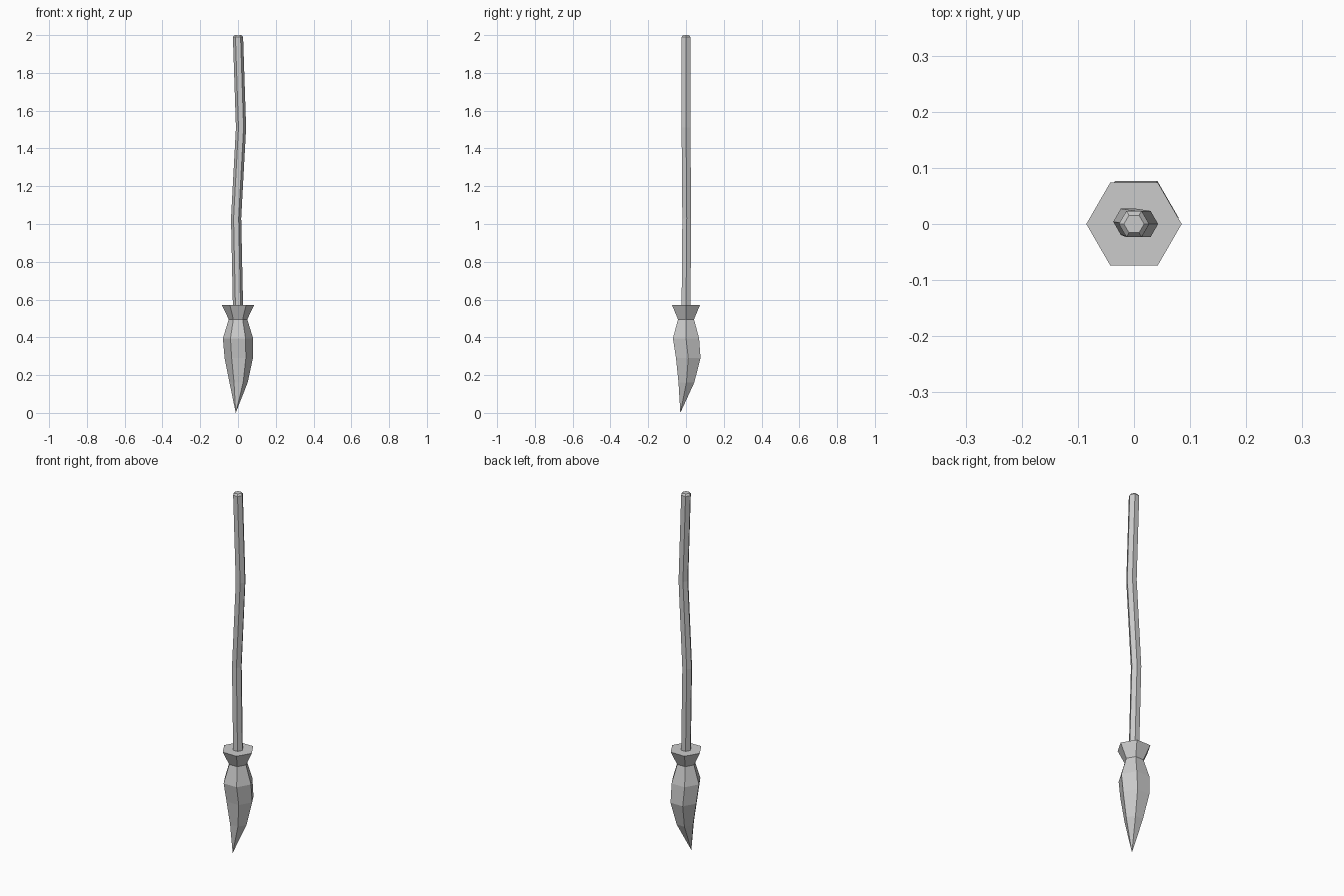
import bpy, bmesh
from math import cos, sin, tau

if "Cube" in bpy.data.objects:
    bpy.data.objects.remove(bpy.data.objects["Cube"])

SIDES = 6

def loft(name, sections, tip=None):
    """Skin hexagonal sections (x, y, z, radius) from top to bottom."""
    bm = bmesh.new()
    rings = [[bm.verts.new((x + r * cos(tau * i / SIDES),
                            y + r * sin(tau * i / SIDES), z))
              for i in range(SIDES)] for x, y, z, r in sections]
    bm.faces.new(rings[0])
    for a, b in zip(rings, rings[1:]):
        for i in range(SIDES):
            j = (i + 1) % SIDES
            bm.faces.new((a[i], b[i], b[j], a[j]))
    if tip:
        apex = bm.verts.new(tip)
        for i in range(SIDES):
            bm.faces.new((rings[-1][i], apex, rings[-1][(i + 1) % SIDES]))
    else:
        bm.faces.new(rings[-1][::-1])
    bmesh.ops.recalc_face_normals(bm, faces=bm.faces)
    mesh = bpy.data.meshes.new(name)
    bm.to_mesh(mesh)
    bm.free()
    obj = bpy.data.objects.new(name, mesh)
    bpy.context.collection.objects.link(obj)
    return obj

# Crooked wooden handle with a chamfered end
loft("handle", [
    (0, 0, 2.0, 0.018),
    (0, 0, 1.99, 0.027),
    (0.016, 0, 1.51, 0.027),
    (-0.01, 0.004, 1.03, 0.027),
    (0, 0, 0.56, 0.027),
])

# Bristle bundle: flared collar, tied waist, bulge and bent tip
loft("bristles", [
    (0, 0, 0.57, 0.085),
    (0, 0, 0.495, 0.049),
    (0, 0, 0.395, 0.08),
    (0.004, 0.012, 0.29, 0.075),
    (0.003, 0.002, 0.16, 0.048),
], tip=(-0.012, -0.03, 0))
